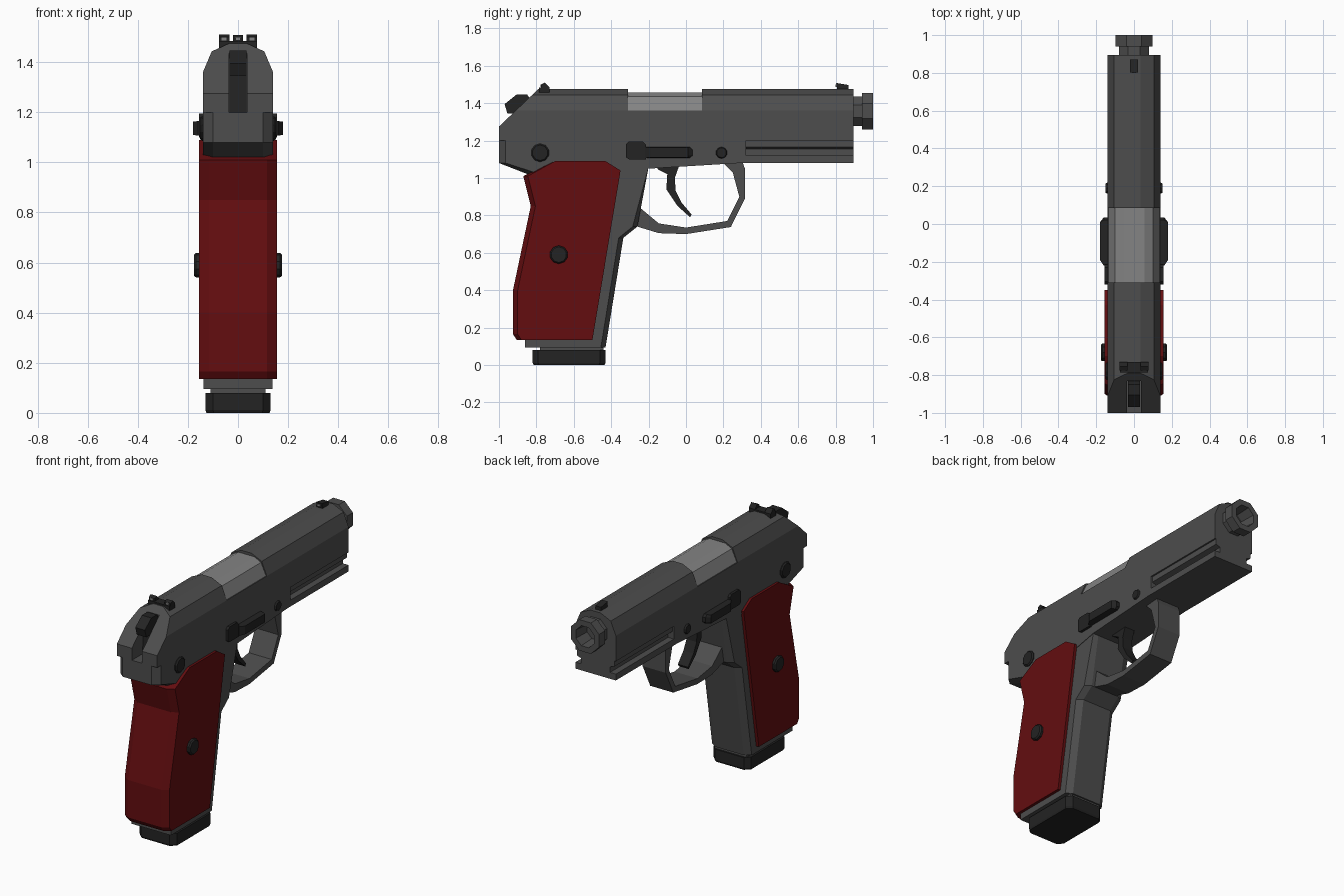
import bpy, bmesh, math

if "Cube" in bpy.data.objects:
    bpy.data.objects.remove(bpy.data.objects["Cube"])


def material(name, colour):
    m = bpy.data.materials.new(name)
    m.use_nodes = True
    m.diffuse_color = (*colour, 1)
    m.node_tree.nodes["Principled BSDF"].inputs["Base Color"].default_value = (*colour, 1)
    return m


steel = material("dark_grey_steel", (0.075, 0.075, 0.075))
bright = material("light_grey_steel", (0.23, 0.23, 0.23))
black = material("black_metal", (0.017, 0.017, 0.017))
red = material("red_grip", (0.125, 0.004, 0.005))


def loft(name, rings, mat):
    """Skin equal-length rings and cap both ends."""
    bm = bmesh.new()
    loops = [[bm.verts.new(p) for p in r] for r in rings]
    n = len(loops[0])
    for a, b in zip(loops, loops[1:]):
        for i in range(n):
            j = (i + 1) % n
            bm.faces.new((a[i], a[j], b[j], b[i]))
    bm.faces.new(loops[0])
    bm.faces.new(loops[-1])
    bmesh.ops.recalc_face_normals(bm, faces=bm.faces)
    me = bpy.data.meshes.new(name)
    bm.to_mesh(me)
    bm.free()
    me.materials.append(mat)
    ob = bpy.data.objects.new(name, me)
    bpy.context.collection.objects.link(ob)
    return ob


def side_loft(name, layers, mat):
    """Side outlines (y, z) placed at given x."""
    return loft(name, [[(x, y, z) for y, z in pts] for x, pts in layers], mat)


def plate(name, pts, half, mat, mid=0):
    return side_loft(name, [(mid - half, pts), (mid + half, pts)], mat)


def bevelled(name, core, face, x_core, x_face, mat):
    """Symmetric part whose outline changes from core to face near its sides."""
    return side_loft(name, [(-x_face, face), (-x_core, core),
                            (x_core, core), (x_face, face)], mat)


def bar(name, half_section, y0, y1, mat):
    """Mirrored (x, z) section run along y."""
    sec = half_section + [(-x, z) for x, z in reversed(half_section)]
    return loft(name, [[(x, y, z) for x, z in sec] for y in (y0, y1)], mat)


def circle(r, n):
    return [(r * math.cos((i + .5) * math.tau / n),
             r * math.sin((i + .5) * math.tau / n)) for i in range(n)]


def pin(name, y, z, r, half, mat, n=10):
    ring = [(y + a, z + b) for a, b in circle(r, n)]
    small = [(y + a * .85, z + b * .85) for a, b in circle(r, n)]
    return bevelled(name, ring, small, half - .008, half, mat)


def rect(y0, y1, z0, z1):
    return [(y0, z0), (y1, z0), (y1, z1), (y0, z1)]


def cut(ob, cutter):
    cutter.hide_render = True
    cutter.hide_set(True)
    mod = ob.modifiers.new("cut", 'BOOLEAN')
    mod.operation = 'DIFFERENCE'
    mod.solver = 'EXACT'
    mod.object = cutter


# Slide in three lengths with the bright chamber between
slide_section = [(.14, 1.2), (.14, 1.36), (.105, 1.443), (.035, 1.475)]
rear_slide = bar("rear_slide", slide_section, -1, -.31, steel)
bar("front_slide", slide_section, .085, .895, steel)
bar("middle_slide", [(.14, 1.2), (.14, 1.36)], -.31, .085, steel)
bar("chamber", [(.135, 1.36), (.1, 1.435), (.055, 1.458)], -.31, .085, bright)

# Sloped back end and hammer slot
cut(rear_slide, plate("slope_cutter", [(-1.1, 1.18), (-.685, 1.575), (-1.1, 1.575)], .3, steel))
cut(rear_slide, plate("slot_cutter", rect(-1.1, -.83, 1.15, 1.6), .036, steel))

# Frame with chamfered rear corners
frame_core = [(-1, 1.08), (-1, 1.2), (.32, 1.2), (.32, 1.08), (.29, 1.08),
              (-.2, 1.05), (-.4, 1.01), (-.82, 1.01)]
frame_face = [(-.965, 1.08), (-.965, 1.2)] + frame_core[2:-1] + [(-.81, 1.03)]
bevelled("frame", frame_core, frame_face, .1, .14, steel)

# Grooved rail under the barrel
bar("rail", [(.14, 1.08), (.14, 1.12), (.1, 1.12), (.1, 1.155), (.13, 1.165), (.13, 1.2)],
    .32, .895, steel)

# Grip core with chamfered front strap
grip_core = [(-.86, .095), (-.43, .095), (-.335, .68), (-.26, .74), (-.2, 1.06),
             (-.82, 1.06), (-.78, .85), (-.86, .4)]
grip_face = [(y - (.025 if 0 < i < 4 else 0), z) for i, (y, z) in enumerate(grip_core)]
bevelled("grip_core", grip_core, grip_face, .1, .137, steel)

# Red wraparound grip
wrap_core = [(-.87, 1.01), (-.7, 1.09), (-.43, 1.09), (-.35, 1.04), (-.5, .135),
             (-.905, .135), (-.925, .165), (-.925, .4), (-.83, .85)]
wrap_face = [(y + (.025 if i in (0, 5, 6, 7, 8) else 0), z)
             for i, (y, z) in enumerate(wrap_core)]
bevelled("red_grip_wrap", wrap_core, wrap_face, .115, .155, red)

# Magazine neck and base with cut corners
plate("magazine_neck", rect(-.78, -.44, .07, .1), .11, steel)


def corner_ring(z, s):
    x, y, c = .13 * s, .195 * s, .03
    pts = [(x, y - c), (x - c, y), (c - x, y), (-x, y - c),
           (-x, c - y), (c - x, -y), (x - c, -y), (x, c - y)]
    return [(a, b - .625, z) for a, b in pts]


loft("magazine_base", [corner_ring(0, .97), corner_ring(.012, 1), corner_ring(.08, 1)], black)

# Trigger guard and trigger
plate("trigger_guard", [
    (-.34, .68), (-.26, .74), (-.145, .705), (0, .7), (.24, .738), (.315, .89), (.315, 1.05),
    (.3, 1.09), (.19, 1.09), (.25, 1.03), (.285, .9), (.22, .77), (0, .735),
    (-.145, .757), (-.245, .84), (-.3, .8)], .08, steel)
plate("trigger", [
    (-.16, 1.07), (-.15, 1.045), (-.1, 1.02), (-.105, .94), (-.045, .85), (.022, .79), (.03, .805),
    (-.025, .87), (-.055, .93), (-.06, 1.0), (-.035, 1.07)], .035, black)

# Hammer
plate("hammer", [(-.97, 1.395), (-.905, 1.447), (-.85, 1.447), (-.825, 1.41), (-.825, 1.19),
                 (-.9, 1.19), (-.89, 1.345), (-.955, 1.345)], .033, black)

# Muzzle: stepped octagonal tube with an open bore
loft("barrel", [[(x, y, 1.357 + z) for x, z in circle(r, 8)] for y, r in
                ((.86, .085), (.94, .085), (.94, .105), (1, .105), (1, .068), (.9, .06))], steel)

# Sights with pale dots on the faces toward the shooter
plate("rear_sight_base", rect(-.785, -.73, 1.455, 1.485), .075, black)
for tag, mid in (("right", -.055), ("left", .055)):
    plate(tag + "_rear_sight_post", [(-.775, 1.48), (-.775, 1.5), (-.755, 1.51), (-.73, 1.485)],
          .021, black, mid)
    plate(tag + "_sight_dot", rect(-.779, -.774, 1.486, 1.499), .01, bright, mid)
plate("front_sight", [(.81, 1.465), (.803, 1.508), (.87, 1.497), (.87, 1.465)], .02, black)
plate("front_sight_dot", rect(.799, .806, 1.486, 1.499), .01, bright)

# Pins and grip screw, each running through both sides
pin("rear_pin", -.78, 1.135, .049, .152, black)
pin("front_pin", .19, 1.135, .031, .15, black)
pin("grip_screw", -.68, .59, .049, .176, black)

# Slide catch levers on both sides
plate("catch_pad", [(-.32, 1.11), (-.305, 1.1), (-.215, 1.1), (-.215, 1.18),
                    (-.23, 1.195), (-.305, 1.195), (-.32, 1.18)], .156, black)
lever = [(-.22, 1.107), (.02, 1.107), (.035, 1.12), (.035, 1.15), (.02, 1.165), (-.22, 1.165)]
lever_face = [(min(max(y, -.19), .01), 1.136 + (z - 1.136) * .9) for y, z in lever]
bevelled("catch_lever", lever, lever_face, .16, .18, black)
